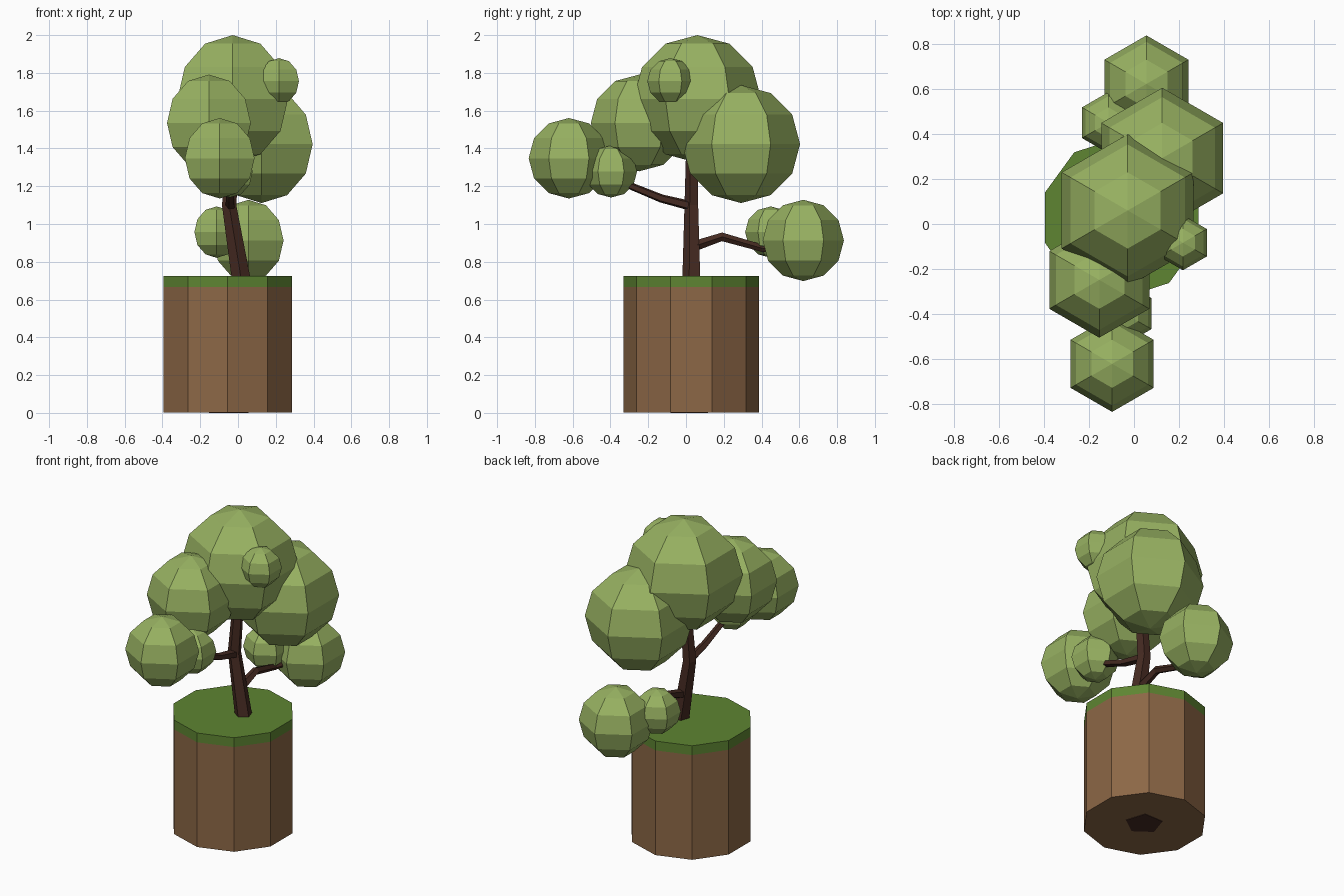
import bpy, bmesh, math
from mathutils import Vector

if "Cube" in bpy.data.objects:
    bpy.data.objects.remove(bpy.data.objects["Cube"])


def material(name, rgb):
    m = bpy.data.materials.new(name)
    lin = [((c / 255 + 0.055) / 1.055) ** 2.4 for c in rgb]
    m.diffuse_color = (*lin, 1)
    m.use_nodes = True
    m.node_tree.nodes["Principled BSDF"].inputs["Base Color"].default_value = m.diffuse_color
    return m


LEAF = material("leaf green", (152, 178, 98))
GRASS = material("grass green", (94, 133, 50))
SOIL = material("soil brown", (140, 103, 70))
BARK = material("bark brown", (70, 43, 34))


def finish(bm, name, mat):
    bmesh.ops.recalc_face_normals(bm, faces=bm.faces)
    me = bpy.data.meshes.new(name)
    bm.to_mesh(me)
    bm.free()
    me.materials.append(mat)
    ob = bpy.data.objects.new(name, me)
    bpy.context.collection.objects.link(ob)
    return ob


def loft(name, mat, points, sides, turn=0.0, level_ends=False):
    """Tapered tube through (x, y, z, radius) points."""
    bm = bmesh.new()
    pos = [Vector(p[:3]) for p in points]
    rings = []
    for i, p in enumerate(points):
        d = (pos[min(i + 1, len(pos) - 1)] - pos[max(i - 1, 0)]).normalized()
        if level_ends:
            d = Vector((0, 0, 1))
        u = d.cross(Vector((0, 1, 0)) if abs(d.z) > 0.7 else Vector((0, 0, 1))).normalized()
        w = d.cross(u)
        ring = []
        for k in range(sides):
            a = turn + math.tau * k / sides
            ring.append(bm.verts.new(pos[i] + p[3] * (math.cos(a) * u + math.sin(a) * w)))
        rings.append(ring)
    for a, b in zip(rings, rings[1:]):
        for k in range(sides):
            n = (k + 1) % sides
            bm.faces.new((a[k], a[n], b[n], b[k]))
    bm.faces.new(rings[0])
    bm.faces.new(rings[-1])
    return finish(bm, name, mat)


# ten-sided block of soil with a grass slab on top
CX, CY, R = -0.055, 0.028, 0.358
loft("soil_block", SOIL, [(CX, CY, 0.003, R), (CX, CY, 0.666, R)], 10, math.pi / 2, True)
loft("grass_top", GRASS, [(CX, CY, 0.666, R), (CX, CY, 0.725, R)], 10, math.pi / 2, True)

# trunk running down through the soil, and its two branches
loft("trunk", BARK, [(-0.05, 0.028, 0, 0.11), (0.015, 0.033, 0.72, 0.052),
                     (-0.047, 0.032, 1.1, 0.04), (-0.02, 0.035, 1.45, 0.033)],
     5, math.pi / 2, True)
loft("front_branch", BARK, [(-0.04, 0.03, 1.095, 0.027), (-0.04, -0.13, 1.135, 0.023),
                            (-0.04, -0.29, 1.2, 0.02), (-0.06, -0.5, 1.3, 0.016)], 5)
loft("back_branch", BARK, [(-0.01, 0.035, 0.88, 0.029), (-0.01, 0.19, 0.932, 0.024),
                           (-0.03, 0.41, 0.87, 0.02), (0.0, 0.52, 0.865, 0.016)], 5)

# six-sided leaf clumps: name, x, y, z, radius
clumps = [
    ("crown_clump", -0.028, 0.06, 1.662, 0.338),
    ("back_upper_clump", 0.125, 0.292, 1.423, 0.312),
    ("front_upper_clump", -0.154, -0.248, 1.535, 0.256),
    ("front_lower_clump", -0.097, -0.62, 1.348, 0.213),
    ("front_small_clump", -0.042, -0.397, 1.278, 0.138),
    ("back_lower_clump", 0.055, 0.621, 0.913, 0.215),
    ("back_small_clump", -0.113, 0.449, 0.957, 0.136),
    ("right_small_clump", 0.217, -0.083, 1.756, 0.122),
]
for name, x, y, z, r in clumps:
    bm = bmesh.new()
    bmesh.ops.create_uvsphere(bm, u_segments=6, v_segments=6, radius=r)
    # put a corner of the hexagon on the y axis
    for v in bm.verts:
        if abs(v.co.y) < 1e-4 and abs(v.co.x) > r * 0.9:
            turn = math.pi / 2
            break
    else:
        turn = 0
    for v in bm.verts:
        px, py = v.co.x, v.co.y
        if turn:
            v.co.x, v.co.y = -py, px
        v.co += Vector((x, y, z))
    finish(bm, name, LEAF)
